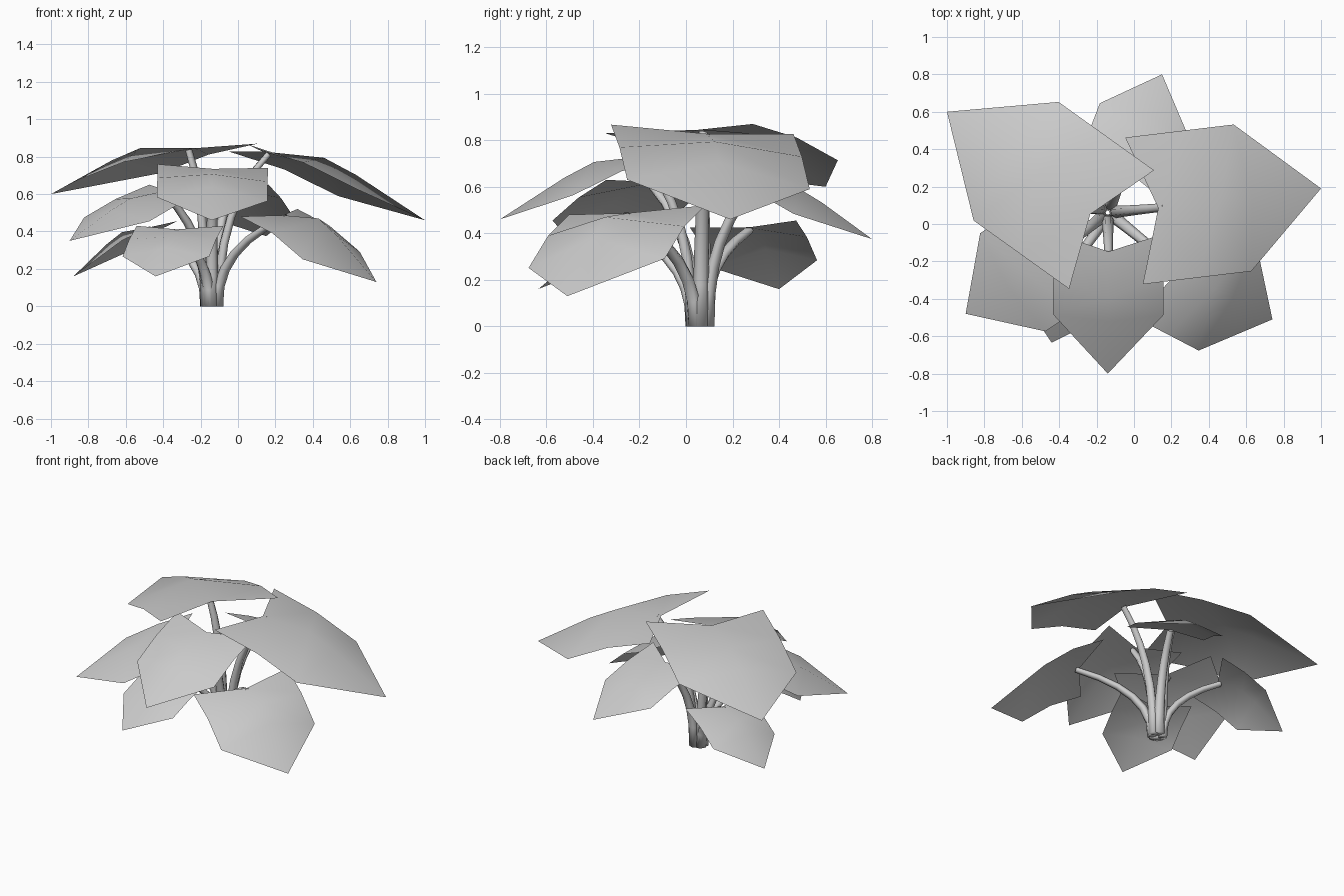
import bpy, bmesh, math
from mathutils import Vector as V

if "Cube" in bpy.data.objects:
    bpy.data.objects.remove(bpy.data.objects["Cube"])

ROOT = V((-0.14, 0.06, 0.01))
UP = V((0, 0, 1))


def finish(bm, name):
    bmesh.ops.recalc_face_normals(bm, faces=bm.faces)
    me = bpy.data.meshes.new(name)
    bm.to_mesh(me)
    bm.free()
    ob = bpy.data.objects.new(name, me)
    bpy.context.collection.objects.link(ob)
    for p in me.polygons:
        p.use_smooth = True


# Pointed blade: a notched base edge, an arched midrib, wide shoulders and a tip
def leaf(name, base, tip, half_width, roll, bow):
    base, tip = V(base), V(tip)
    axis = tip - base
    left = UP.cross(axis).normalized() * half_width + UP * roll
    at = lambda along, across, lift: base + axis * along + left * across + UP * lift * bow
    rib = [at(0.13, 0, 0.25), at(0.46, 0, 1), at(0.63, 0, 0.8)]
    edge = lambda s: [at(0, s, 0), at(0.3, s, 0.15), at(0.58, s, -0.1)]
    bm = bmesh.new()
    mid = [bm.verts.new(p) for p in rib]
    end = bm.verts.new(tip)
    for s in (1, -1):
        side = [bm.verts.new(p) for p in edge(s)]
        for i in range(2):
            bm.faces.new((mid[i], side[i], side[i + 1], mid[i + 1]))
        bm.faces.new((mid[2], side[2], end))
    finish(bm, name)
    return rib[0].lerp(rib[1], 0.1) - UP * 0.01


# Curved tapering stalk from the root clump to the leaf notch
def stalk(name, end, toward, sides=6, steps=6):
    out = V((toward[0] - ROOT.x, toward[1] - ROOT.y, 0)).normalized()
    p0 = ROOT + out * 0.035
    p1 = p0 + UP * end.z * 0.65
    across = UP.cross(out)
    bm = bmesh.new()
    rings = []
    for i in range(steps + 1):
        t = i / steps
        c = p0.lerp(p1, t).lerp(p1.lerp(end, t), t)
        b = (p1 - p0).lerp(end - p1, t).normalized().cross(across)
        r = 0.036 - 0.014 * t
        rings.append([bm.verts.new(c + (across * math.cos(k) + b * math.sin(k) * 0.8) * r)
                      for k in (2 * math.pi * j / sides for j in range(sides))])
    for lo, hi in zip(rings, rings[1:]):
        for j in range(sides):
            k = (j + 1) % sides
            bm.faces.new((lo[j], lo[k], hi[k], hi[j]))
    bm.faces.new(rings[0])
    for vert in rings[0]:
        vert.co.z = 0
    finish(bm, name)


# name: base centre, tip, half width, sideways tilt, arch height
LEAVES = {
    "top_left": ((-.12, -.03, .85), (-1, .6, .6), .39, -.02, .11),
    "top_right": ((0, .07, .847), (1, .19, .46), .395, -.02, .125),
    "upper_front": ((-.135, -.05, .75), (-.14, -.8, .46), .295, -.01, .09),
    "upper_back": ((-.075, .215, .65), (.15, .8, .375), .255, 0, .07),
    "lower_right": ((.165, -.21, .5), (.74, -.51, .13), .33, .02, .14),
    "lower_left": ((-.3, -.08, .64), (-.9, -.48, .35), .315, -.01, .07),
    "low_front": ((-.31, -.145, .43), (-.44, -.635, .16), .24, 0, .065),
    "low_back": ((-.4, .245, .44), (-.88, .4, .16), .24, -.015, .085),
}

# Blades and their stalks
for name, data in LEAVES.items():
    notch = leaf(name + "_leaf", *data)
    stalk(name + "_stalk", notch, data[1])
